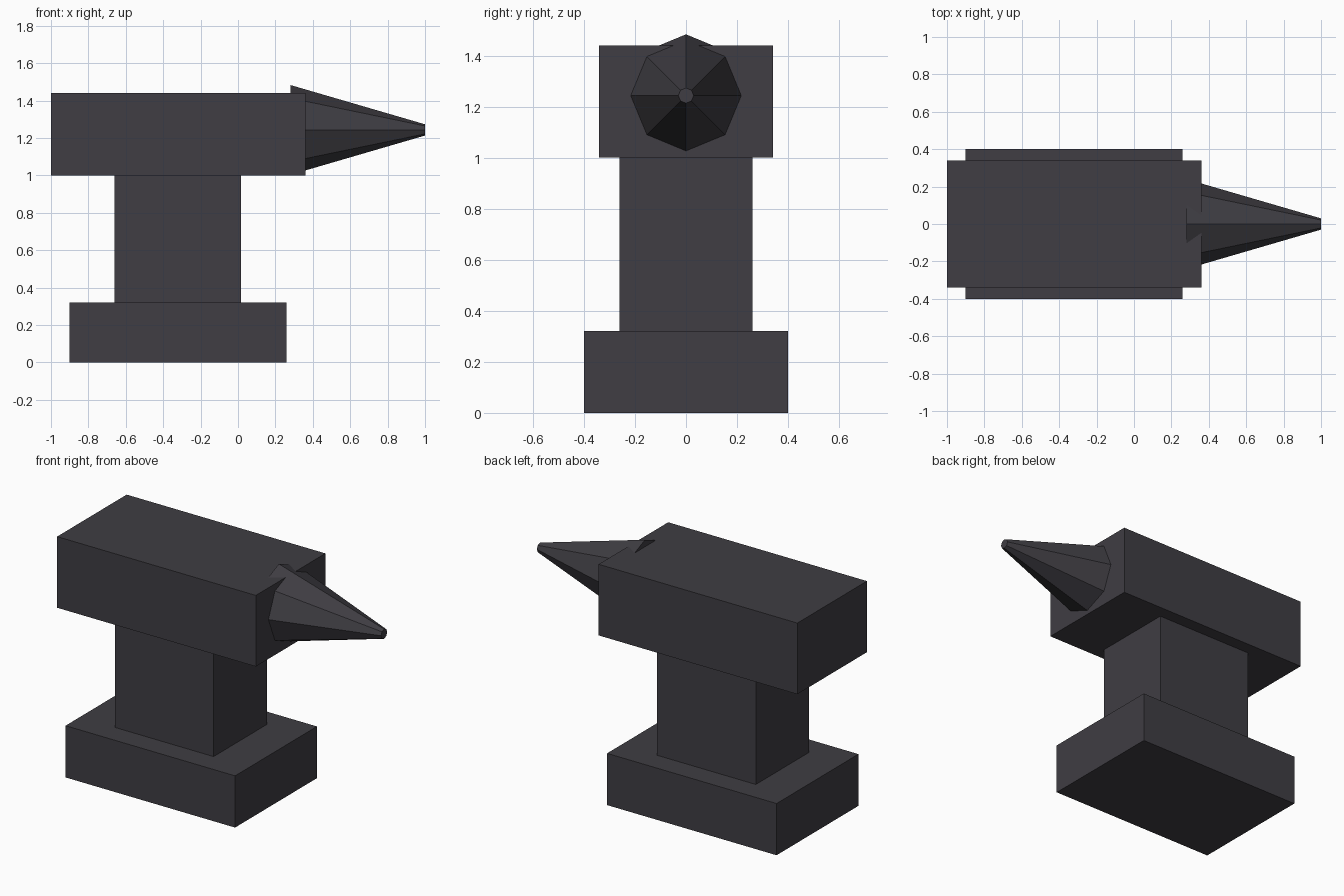
import bpy
from math import pi

default = bpy.data.objects.get("Cube")
if default:
    bpy.data.objects.remove(default, do_unlink=True)

# Dark iron
iron = bpy.data.materials.new("dark_iron")
iron.use_nodes = True
color = (0.05, 0.047, 0.056, 1)
iron.diffuse_color = color
iron.node_tree.nodes["Principled BSDF"].inputs["Base Color"].default_value = color


def block(name, x0, x1, width, z0, z1):
    """Box centred on y, spanning the given x and z ranges."""
    bpy.ops.mesh.primitive_cube_add(size=1, location=((x0 + x1) / 2, 0, (z0 + z1) / 2))
    ob = bpy.context.object
    ob.name = name
    ob.scale = (x1 - x0, width, z1 - z0)
    bpy.ops.object.transform_apply(location=False, rotation=False, scale=True)
    ob.data.materials.append(iron)


# Stacked body
block("base", -0.9, 0.26, 0.8, 0, 0.32)
block("waist", -0.66, 0.015, 0.52, 0.32, 1.0)
block("top_block", -1.0, 0.36, 0.68, 1.0, 1.44)

# Eight-sided horn, its wide end sunk into the top block
bpy.ops.mesh.primitive_cone_add(vertices=8, radius1=0.24, radius2=0.03, depth=0.72,
                                location=(0.64, 0, 1.243), rotation=(0, pi / 2, 0))
horn = bpy.context.object
horn.name = "horn"
horn.data.materials.append(iron)
